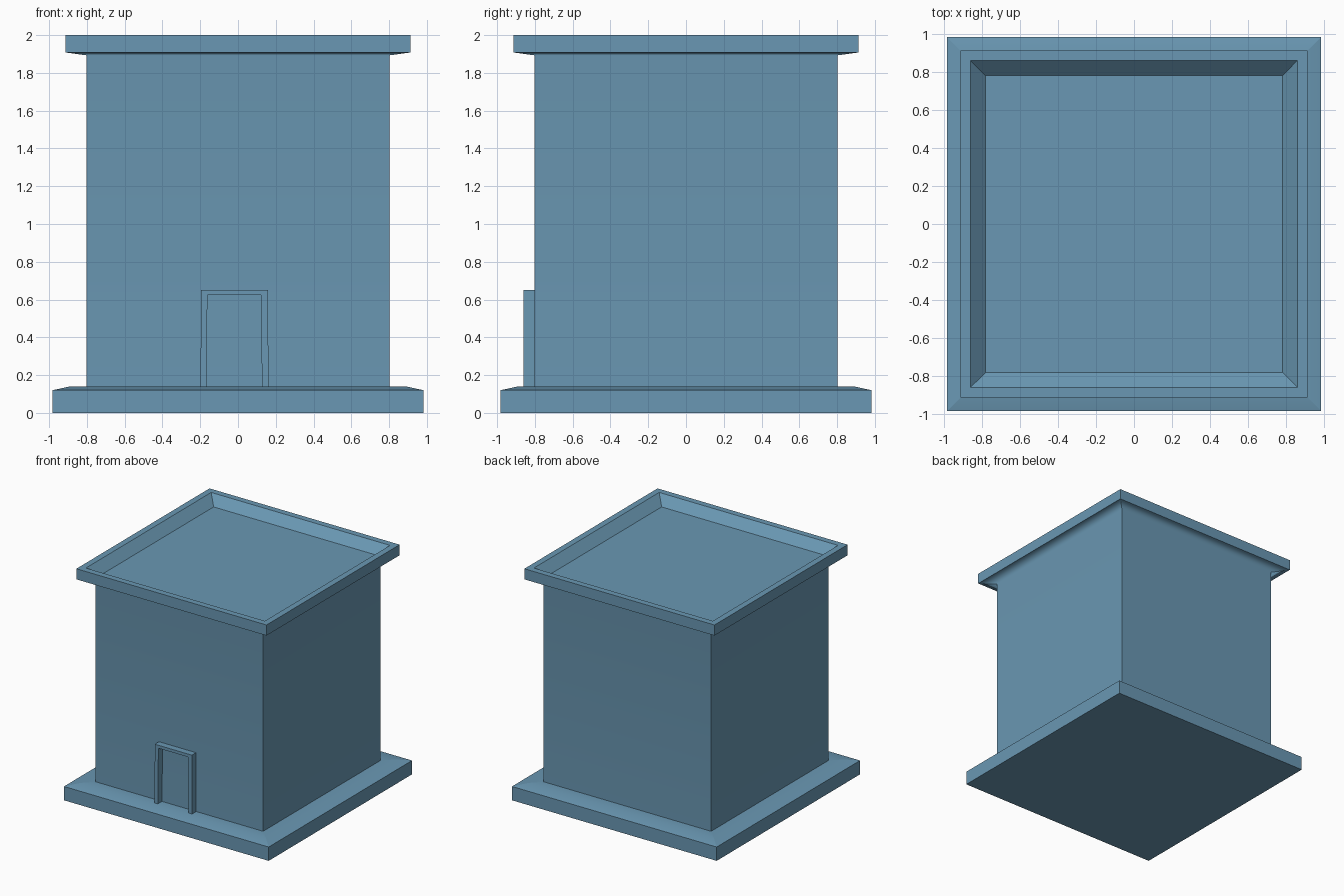
import bpy, bmesh

if "Cube" in bpy.data.objects:
    bpy.data.objects.remove(bpy.data.objects["Cube"])

paint = bpy.data.materials.new("blue_grey")
paint.diffuse_color = (0.144, 0.313, 0.452, 1.0)
paint.use_nodes = True
paint.node_tree.nodes["Principled BSDF"].inputs["Base Color"].default_value = paint.diffuse_color


def finish(name, bm):
    bmesh.ops.recalc_face_normals(bm, faces=bm.faces[:])
    mesh = bpy.data.meshes.new(name)
    bm.to_mesh(mesh)
    bm.free()
    mesh.materials.append(paint)
    obj = bpy.data.objects.new(name, mesh)
    bpy.context.collection.objects.link(obj)
    return obj


def square_loft(name, profile, soft_rings):
    """Join square rings given as (half width, height); soft rings shade smooth."""
    bm = bmesh.new()
    rings = [[bm.verts.new((sx * h, sy * h, z))
              for sx, sy in ((-1, -1), (1, -1), (1, 1), (-1, 1))]
             for h, z in profile]
    for a, b in zip(rings, rings[1:]):
        for i in range(4):
            j = (i + 1) % 4
            bm.faces.new((a[i], a[j], b[j], b[i]))
    bm.faces.new(rings[0][::-1])
    bm.faces.new(rings[-1])
    for f in bm.faces:
        f.smooth = True
    for e in bm.edges:
        e.smooth = any(all(v in rings[r] for v in e.verts) for r in soft_rings)
    obj = finish(name, bm)
    # Large walls dominate the blended normals under the cornice
    mod = obj.modifiers.new("weighted_normals", 'WEIGHTED_NORMAL')
    mod.keep_sharp = True
    return obj


# Plinth, walls, and cornice with sunken roof form one continuous shell
square_loft("building_shell", [
    (0.982, 0.0), (0.982, 0.12), (0.89, 0.14), (0.803, 0.14),
    (0.803, 1.893), (0.912, 1.908), (0.912, 2.0),
    (0.858, 2.0), (0.78, 1.925)], soft_rings=(2, 4))

# Door frame: an upside-down U extruded out from the front wall
outline = [(-0.198, 0.14), (-0.196, 0.65), (0.159, 0.65), (0.161, 0.14),
           (0.127, 0.14), (0.122, 0.624), (-0.162, 0.624), (-0.167, 0.14)]
bm = bmesh.new()
face = bm.faces.new([bm.verts.new((x, -0.80, z)) for x, z in outline])
out = bmesh.ops.extrude_face_region(bm, geom=[face], use_keep_orig=True)
moved = [g for g in out["geom"] if isinstance(g, bmesh.types.BMVert)]
bmesh.ops.translate(bm, verts=moved, vec=(0, -0.06, 0))
finish("door_frame", bm)
